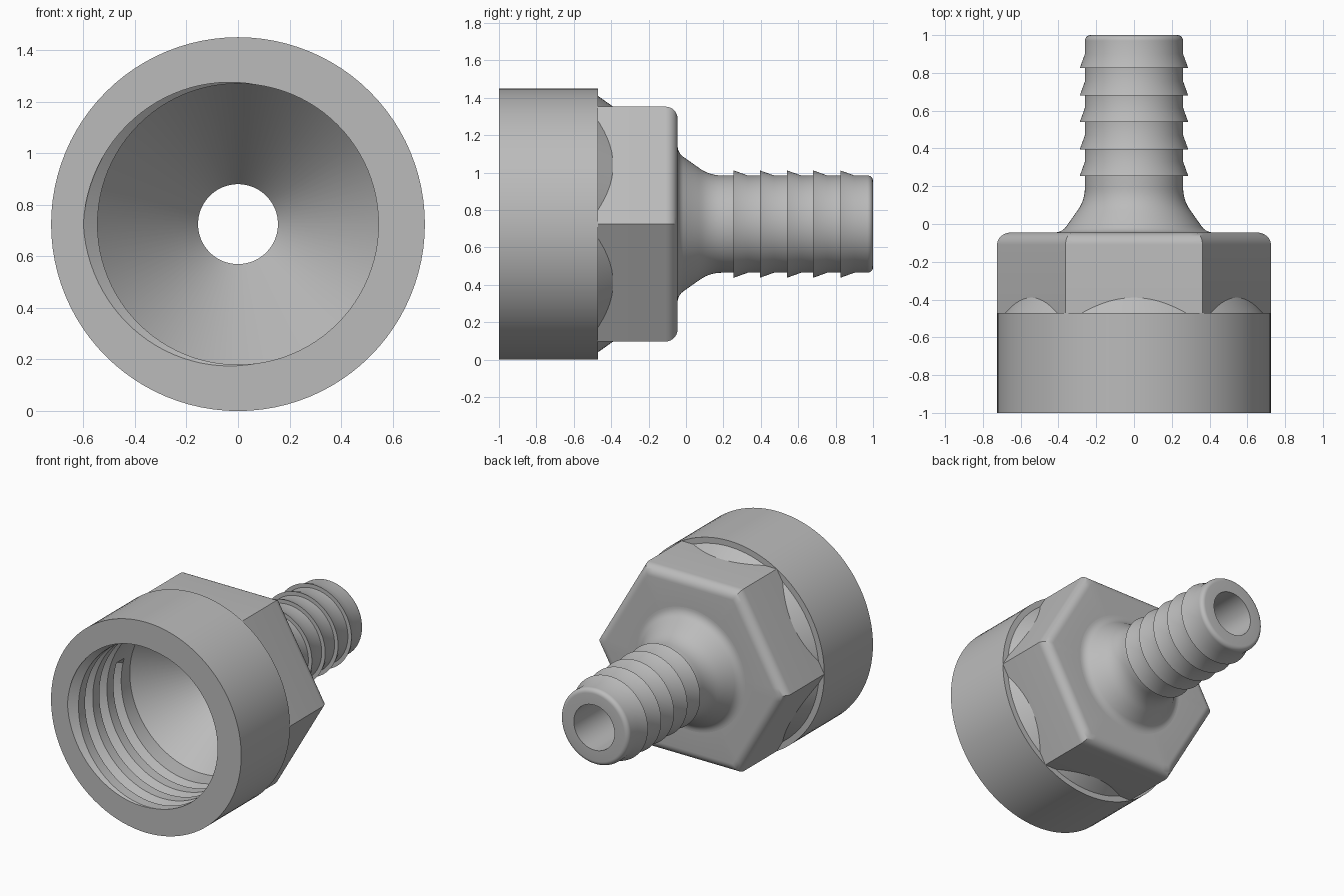
import bpy, bmesh, math

if "Cube" in bpy.data.objects:
    bpy.data.objects.remove(bpy.data.objects["Cube"], do_unlink=True)

AXIS_Z = 0.725
STEPS = 96

grey = bpy.data.materials.new("plain grey")
grey.use_nodes = True
GREY = (0.5, 0.5, 0.5, 1)
grey.diffuse_color = GREY
grey.node_tree.nodes["Principled BSDF"].inputs["Base Color"].default_value = GREY


def lathe(name, section):
    """Sweep section(angle) -> [(radius, y), ...] around the long axis."""
    bm = bmesh.new()
    columns = []
    for i in range(STEPS + 1):
        a = 2 * math.pi * i / STEPS
        columns.append([bm.verts.new((r * math.cos(a), y, AXIS_Z + r * math.sin(a)))
                        for r, y in section(a)])
    for left, right in zip(columns, columns[1:]):
        for j in range(len(left) - 1):
            bm.faces.new((left[j], right[j], right[j + 1], left[j + 1]))
    bmesh.ops.remove_doubles(bm, verts=bm.verts, dist=1e-5)
    bmesh.ops.dissolve_degenerate(bm, edges=bm.edges, dist=1e-5)
    mesh = bpy.data.meshes.new(name)
    bm.to_mesh(mesh)
    bm.free()
    mesh.materials.append(grey)
    obj = bpy.data.objects.new(name, mesh)
    bpy.context.collection.objects.link(obj)
    bpy.ops.object.select_all(action="DESELECT")
    obj.select_set(True)
    bpy.context.view_layer.objects.active = obj
    bpy.ops.object.shade_smooth_by_angle(angle=math.radians(30))
    return obj


def arc(r, y, radius, start, end, n=6):
    """Points of an arc in the (radius, y) plane, angles in degrees."""
    out = []
    for k in range(n + 1):
        t = math.radians(start + (end - start) * k / n)
        out.append((r + radius * math.cos(t), y + radius * math.sin(t)))
    return out


# Socket: round collar, helical internal thread and funnel
BORE, DEPTH, PITCH, HALF = 0.545, 0.055, 0.155, 0.042
FUNNEL_Y, HOLE = -0.40, 0.155


def socket_section(a):
    centres = [-1 - PITCH * (a - math.pi) / (2 * math.pi) + t * PITCH
               for t in range(-1, 6)]

    def radius(y):
        cuts = [DEPTH * max(0, 1 - abs(y - c) / HALF) for c in centres if c < -0.53]
        return BORE + max(cuts)

    pts = [(0.68, -0.47), (0.725, -0.47), (0.725, -1)]
    knots = [c + d for c in centres for d in (-HALF, 0, HALF)]
    for y in [-1] + knots + [FUNNEL_Y]:
        y = min(max(y, -1), FUNNEL_Y)
        pts.append((radius(y), y))
    return pts + [(HOLE, 0.1)]


lathe("threaded_socket", socket_section)

# Conical chamfer between the collar and the wrench flats
lathe("chamfer_cone", lambda a: [(0.60, -0.35), (0.685, -0.47)])

# Hexagonal wrench body with a rounded rear rim
FLAT, ROUND, REAR = 0.628, 0.065, -0.045


def hex_section(a):
    sector = math.pi / 3
    stretch = 1 / math.cos(a % sector - sector / 2)
    rim = arc(FLAT - ROUND, REAR - ROUND, ROUND, 90, 0, 8)
    return [(0.39, REAR)] + [(r * stretch, y) for r, y in rim + [(FLAT, -0.47)]]


lathe("hex_body", hex_section)

# Hose tail: through hole, rounded tip, five barbs and flared neck
PIPE = 0.26
tail = [(HOLE, 0.1), (HOLE, 1)] + arc(PIPE - 0.03, 0.97, 0.03, 90, 0)
for y in (0.825, 0.68, 0.54, 0.395, 0.255):
    tail += [(PIPE, y + 0.075), (PIPE + 0.027, y), (PIPE, y)]
tail += arc(PIPE + 0.2, 0.19, 0.2, 180, 217)
tail += arc(0.42, 0.03, 0.075, 217, 270)
lathe("hose_tail", lambda a: tail)
